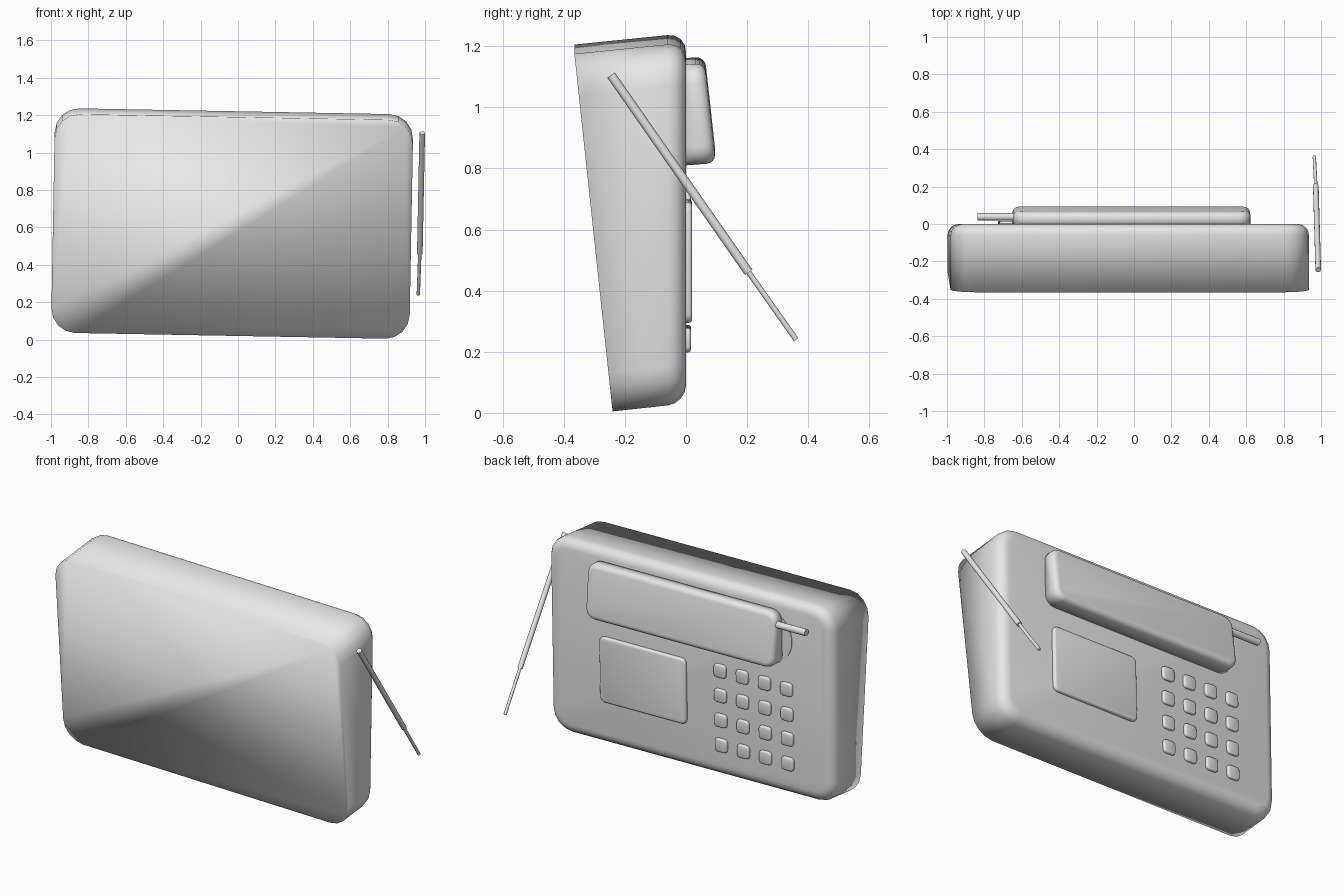
import bpy
import bmesh
from math import radians
from mathutils import Matrix, Vector

if "Cube" in bpy.data.objects:
    bpy.data.objects.remove(bpy.data.objects["Cube"], do_unlink=True)

# One plain grey plastic for everything
grey = bpy.data.materials.new("light_grey_plastic")
grey.use_nodes = True
colour = (0.8, 0.8, 0.8, 1)
grey.diffuse_color = colour
grey.node_tree.nodes["Principled BSDF"].inputs["Base Color"].default_value = colour

# The whole phone leans slightly sideways
pivot = Vector((-0.031, 0, 0.62))
LEAN = Matrix.Translation(pivot) @ Matrix.Rotation(radians(1.05), 4, 'Y') @ Matrix.Translation(-pivot)


def finish(bm, name):
    bmesh.ops.recalc_face_normals(bm, faces=bm.faces)
    mesh = bpy.data.meshes.new(name)
    bm.to_mesh(mesh)
    bm.free()
    mesh.materials.append(grey)
    obj = bpy.data.objects.new(name, mesh)
    bpy.context.collection.objects.link(obj)
    return obj


def block(name, x_range, front, back, corner, edge, segments=4):
    """Wedge with rounded corners and a rounded back rim.
    front and back hold the (y, z) of their bottom and top edges."""
    bm = bmesh.new()
    bmesh.ops.create_cube(bm, size=2)
    for v in bm.verts:
        side = back if v.co.y > 0 else front
        y, z = side[int(v.co.z > 0)]
        v.co = (x_range[int(v.co.x > 0)], y, z)
    bm.normal_update()
    depth = [e for e in bm.edges
             if abs((e.verts[0].co - e.verts[1].co).x) < 1e-5
             and any(f.normal.y > 0.9 for f in e.verts[0].link_faces) !=
             any(f.normal.y > 0.9 for f in e.verts[1].link_faces)]
    bmesh.ops.bevel(bm, geom=depth, offset=corner, segments=segments,
                    profile=0.5, affect='EDGES', clamp_overlap=True)
    bm.normal_update()
    rear = max(bm.faces, key=lambda f: f.normal.y * f.calc_area())
    bmesh.ops.bevel(bm, geom=list(rear.edges), offset=edge, segments=segments,
                    profile=0.5, affect='EDGES', clamp_overlap=True)
    bm.transform(LEAN)
    obj = finish(bm, name)
    for p in obj.data.polygons:
        p.use_smooth = True
    return obj


def rod(name, start, end, radius, sides=12, matrix=Matrix()):
    a, b = Vector(start), Vector(end)
    axis = b - a
    bm = bmesh.new()
    bmesh.ops.create_cone(bm, cap_ends=True, segments=sides, radius1=radius,
                          radius2=radius, depth=axis.length)
    bm.transform(matrix @ Matrix.Translation((a + b) / 2)
                 @ axis.to_track_quat('Z', 'Y').to_matrix().to_4x4())
    obj = finish(bm, name)
    bpy.ops.object.select_all(action='DESELECT')
    obj.select_set(True)
    bpy.context.view_layer.objects.active = obj
    bpy.ops.object.shade_smooth_by_angle(angle=radians(35))
    return obj


# Wedge-shaped housing
block("phone_body", (-0.989, 0.927),
      ((-0.24, 0.02), (-0.365, 1.19)), ((0, 0.046), (0, 1.227)), 0.13, 0.06)

# Handset, its round rest and its short aerial
block("handset", (-0.655, 0.615),
      ((-0.01, 0.82), (-0.01, 1.15)), ((0.098, 0.828), (0.062, 1.155)), 0.06, 0.03)
rod("handset_rest", (-0.56, -0.01, 0.98), (-0.56, 0.004, 0.98), 0.16, 32, LEAN)
rod("handset_aerial", (-0.58, 0.038, 1.08), (-0.845, 0.038, 1.08), 0.02, 12, LEAN)

# Display
block("display", (-0.005, 0.573),
      ((-0.01, 0.305), (-0.01, 0.70)), ((0.02, 0.305), (0.02, 0.70)), 0.03, 0.012, 3)

# Keypad
half = 0.04
for row in range(4):
    for col in range(4):
        x = -0.234 - 0.149 * col
        z = 0.235 + 0.15 * row
        low, high = z - half, z + half
        block(f"key_{row + 1}_{col + 1}", (x - half, x + half),
              ((-0.01, low), (-0.01, high)), ((0.016, low), (0.016, high)), 0.018, 0.008, 2)

# Telescopic side antenna
joint = (0.972, 0.205, 0.46)
rod("antenna_lower", (0.985, -0.245, 1.105), joint, 0.015)
rod("antenna_tip", joint, (0.964, 0.36, 0.24), 0.009)
